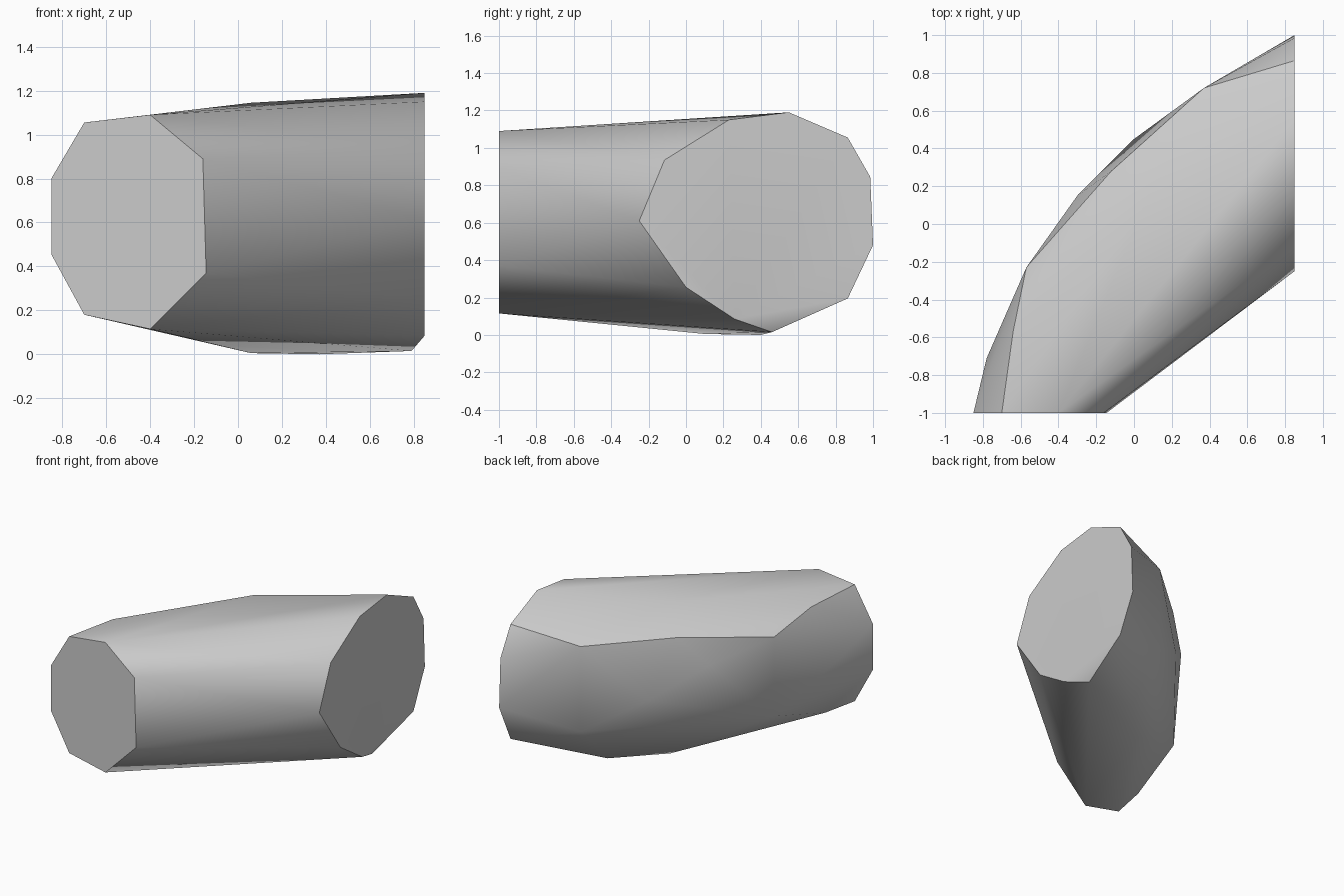
import bpy
import bmesh
import math

cube = bpy.data.objects.get("Cube")
if cube:
    bpy.data.objects.remove(cube, do_unlink=True)

# flat front cut, as (x, z) on y = -1
FRONT_CUT = [(-.85, .80), (-.70, 1.055), (-.40, 1.09), (-.16, .89),
             (-.145, .37), (-.40, .115), (-.70, .18), (-.85, .455)]
# flat side cut, as (y, z) on x = 0.85
SIDE_CUT = [(-.25, .61), (-.115, .935), (.23, 1.15), (.55, 1.19), (.865, 1.055),
            (.985, .845), (1, .48), (.865, .195), (.26, .085), (0, .255)]
# corners of the faceted outer bend
UPPER_BEND = [(-.64, -.57, 1.035), (-.57, -.23, .92), (-.12, .28, .99),
              (.37, .72, .96), (.06, .11, 1.145)]
MIDDLE_BEND = [(-.78, -.71, .63), (-.30, .15, .78), (0, .45, .55)]
LOWER_BEND = [(-.65, -.73, .185), (-.56, -.24, .32), (.37, .72, .32),
              (.06, .10, .005), (.37, .40, 0), (.79, .46, .015)]

# one colour
grey = bpy.data.materials.new("light grey")
grey.use_nodes = True
grey.diffuse_color = (.6, .6, .6, 1)
grey.node_tree.nodes["Principled BSDF"].inputs["Base Color"].default_value = (.6, .6, .6, 1)

# stone body: the convex skin around both cuts and the bend
bm = bmesh.new()
corners = [(x, -1, z) for x, z in FRONT_CUT] + [(.85, y, z) for y, z in SIDE_CUT]
for point in corners + UPPER_BEND + MIDDLE_BEND + LOWER_BEND:
    bm.verts.new(point)
hull = bmesh.ops.convex_hull(bm, input=bm.verts)
loose = {g for g in hull["geom_interior"] + hull["geom_unused"]
         if isinstance(g, bmesh.types.BMVert)}
bmesh.ops.delete(bm, geom=list(loose), context='VERTS')
bmesh.ops.dissolve_limit(bm, angle_limit=math.radians(.5), verts=bm.verts, edges=bm.edges)
bmesh.ops.recalc_face_normals(bm, faces=bm.faces)
mesh = bpy.data.meshes.new("stone_block")
bm.to_mesh(mesh)
bm.free()
mesh.materials.append(grey)
block = bpy.data.objects.new("stone_block", mesh)
bpy.context.collection.objects.link(block)

# soft facets, sharp cut rims
bpy.ops.object.select_all(action='DESELECT')
block.select_set(True)
bpy.context.view_layer.objects.active = block
bpy.ops.object.shade_smooth_by_angle(angle=math.radians(32))
